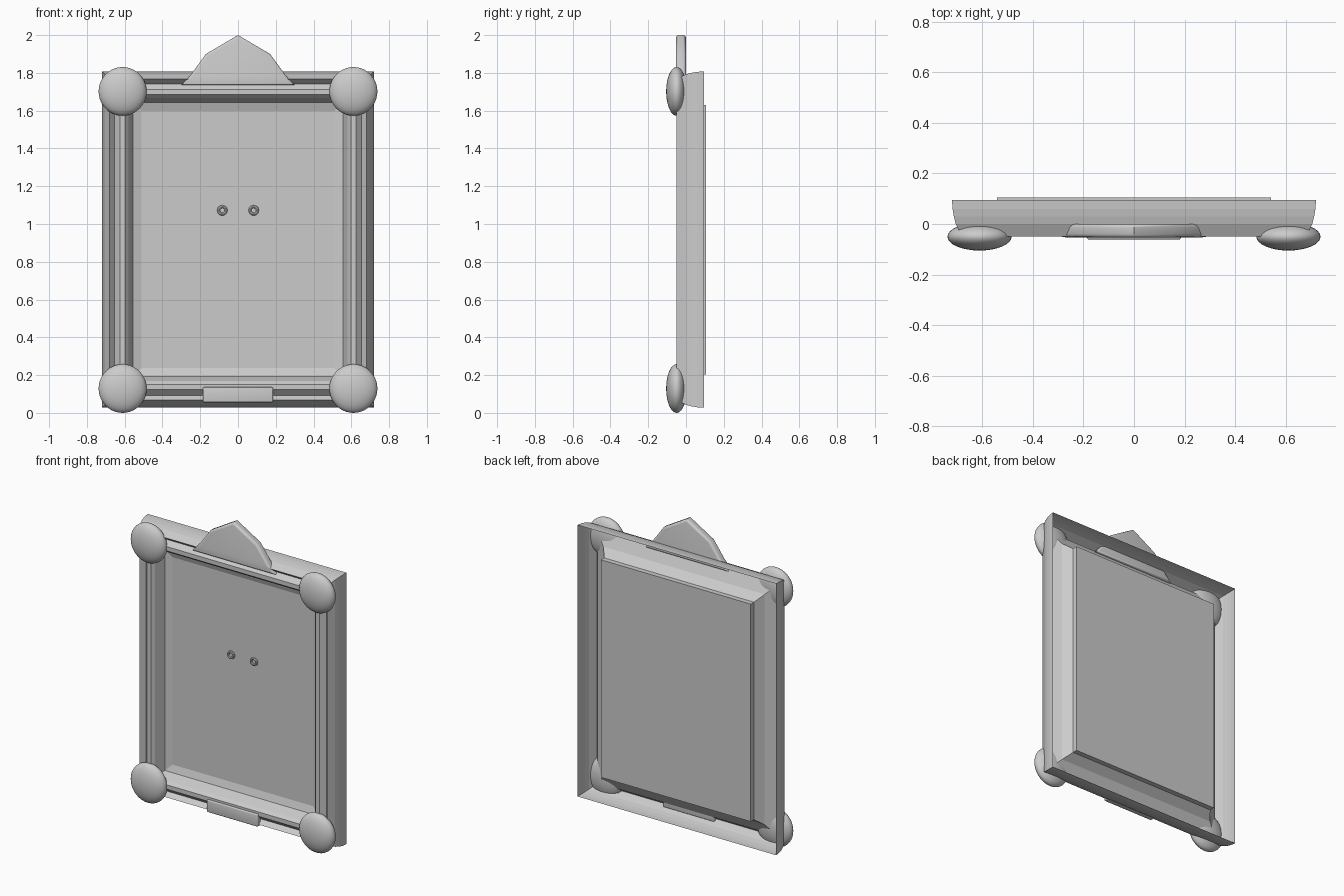
import bpy, bmesh, math
from mathutils import Matrix, Vector

cube = bpy.data.objects.get("Cube")
if cube:
    bpy.data.objects.remove(cube, do_unlink=True)

grey = bpy.data.materials.new("plain_grey")
grey.use_nodes = True
COLOUR = (0.6, 0.6, 0.6, 1)
grey.diffuse_color = COLOUR
grey.node_tree.nodes["Principled BSDF"].inputs["Base Color"].default_value = COLOUR

MID_Z = 0.9175     # height of the frame's centre
EXTRA = 0.17       # half height minus half width of every frame loop


def finish(name, bm, smooth=None):
    me = bpy.data.meshes.new(name)
    bm.to_mesh(me)
    bm.free()
    ob = bpy.data.objects.new(name, me)
    bpy.context.collection.objects.link(ob)
    me.materials.append(grey)
    if smooth:
        bpy.ops.object.select_all(action='DESELECT')
        ob.select_set(True)
        bpy.context.view_layer.objects.active = ob
        bpy.ops.object.shade_smooth_by_angle(angle=math.radians(smooth))
    return ob


def rectangular_sweep(name, profile):
    """Sheet through rectangular loops of (half width, depth), closed by a panel."""
    bm = bmesh.new()
    loops = []
    for half, y in profile:
        h = half + EXTRA
        loops.append([bm.verts.new((sx * half, y, MID_Z + sz * h))
                      for sx, sz in ((-1, -1), (1, -1), (1, 1), (-1, 1))])
    for outer, inner in zip(loops, loops[1:]):
        for i in range(4):
            j = (i + 1) % 4
            bm.faces.new((outer[i], outer[j], inner[j], inner[i]))
    bm.faces.new(loops[-1])
    return finish(name, bm)


# Front moulding with its recessed panel, and the raised backing behind it
rectangular_sweep("frame_moulding", [
    (0.72, 0.095), (0.718, 0.06), (0.713, 0.03), (0.705, 0.0), (0.68, -0.05),
    (0.655, -0.02), (0.625, -0.05), (0.597, -0.05), (0.58, -0.03),
    (0.555, 0.035), (0.51, 0.05)])
rectangular_sweep("backing_board", [
    (0.657, -0.019), (0.585, 0.02), (0.543, 0.072), (0.543, 0.105)])

# Flattened corner bosses
for side, x in (("right", -0.611), ("left", 0.611)):
    for level, z in (("lower", 0.129), ("upper", 1.702)):
        bm = bmesh.new()
        bmesh.ops.create_uvsphere(bm, u_segments=32, v_segments=20, radius=1,
                                  matrix=Matrix.Translation((x, -0.05, z))
                                  @ Matrix.Diagonal((0.127, 0.055, 0.129, 1)))
        finish(f"{level}_{side}_corner_boss", bm, 60)

# Peaked crest with soft rims
half_outline = [(0.30, 1.735), (0.25, 1.79), (0.17, 1.90)]
outline = half_outline + [(0, 2.0)] + [(-x, z) for x, z in reversed(half_outline)]
bm = bmesh.new()
face = bm.faces.new([bm.verts.new((x, -0.053, z)) for x, z in outline])
ext = bmesh.ops.extrude_face_region(bm, geom=[face])["geom"]
bmesh.ops.translate(bm, vec=Vector((0, 0.053, 0)),
                    verts=[v for v in ext if isinstance(v, bmesh.types.BMVert)])
bmesh.ops.recalc_face_normals(bm, faces=bm.faces[:])
rims = [e for e in bm.edges if abs(e.verts[0].co.y - e.verts[1].co.y) < 0.01]
bmesh.ops.bevel(bm, geom=rims, offset=0.014, segments=3, profile=0.5, affect='EDGES')
finish("crest", bm, 50)

# Small plate on the bottom rail
bm = bmesh.new()
bmesh.ops.create_cube(bm, size=1, matrix=Matrix.Translation((0, -0.043, 0.096))
                      @ Matrix.Diagonal((0.37, 0.036, 0.08, 1)))
bmesh.ops.bevel(bm, geom=bm.edges[:], offset=0.006, segments=3, profile=0.5, affect='EDGES')
finish("bottom_plate", bm, 50)

# Two small eyelets on the panel
for side, x in (("right", -0.083), ("left", 0.083)):
    bpy.ops.mesh.primitive_torus_add(major_segments=12, minor_segments=8, major_radius=0.02,
                                     minor_radius=0.008, location=(x, 0.046, 1.072),
                                     rotation=(math.pi / 2, 0, 0))
    ring = bpy.context.object
    ring.name = f"{side}_eyelet"
    ring.data.materials.append(grey)
